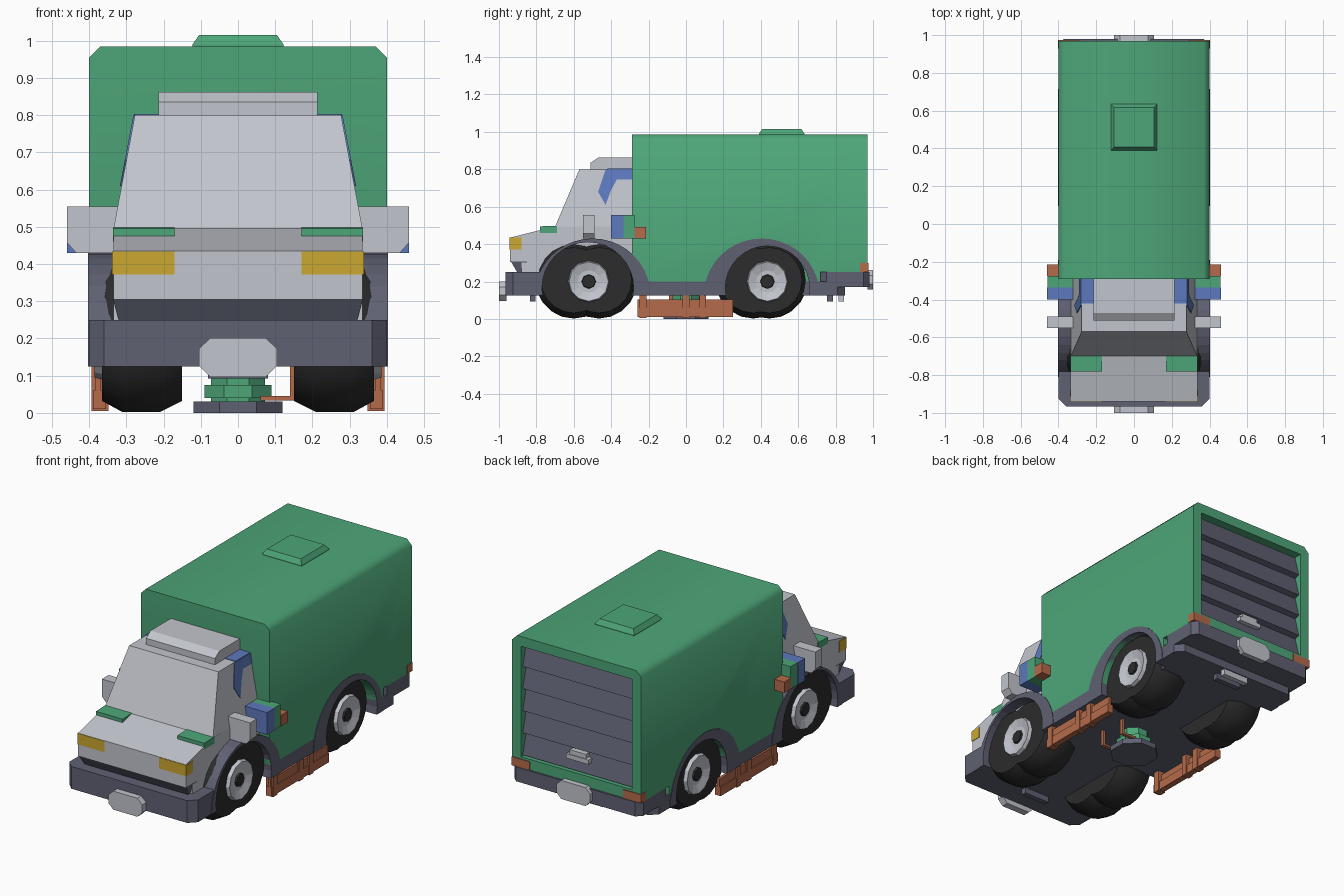
import bpy, bmesh, math
from mathutils import Vector

if "Cube" in bpy.data.objects:
    bpy.data.objects.remove(bpy.data.objects["Cube"])


def mat(name, r, g, b):
    m = bpy.data.materials.new(name)
    m.diffuse_color = (r, g, b, 1)
    m.use_nodes = True
    m.node_tree.nodes["Principled BSDF"].inputs["Base Color"].default_value = m.diffuse_color
    return m


GREEN = mat("green", 0.075, 0.38, 0.19)
GREY = mat("light_grey", 0.54, 0.56, 0.61)
SLATE = mat("slate", 0.115, 0.12, 0.17)
BLACK = mat("tyre_black", 0.025, 0.025, 0.026)
ORANGE = mat("rust_orange", 0.46, 0.145, 0.07)
BLUE = mat("blue", 0.107, 0.19, 0.51)
YELLOW = mat("yellow", 0.60, 0.39, 0.03)


def finish(bm, name, m):
    bmesh.ops.recalc_face_normals(bm, faces=bm.faces)
    me = bpy.data.meshes.new(name)
    bm.to_mesh(me)
    bm.free()
    if m:
        me.materials.append(m)
    ob = bpy.data.objects.new(name, me)
    bpy.context.collection.objects.link(ob)
    return ob


def loft(name, rings, m):
    """Closed solid through rings of equal point count."""
    bm = bmesh.new()
    vs = [[bm.verts.new(p) for p in r] for r in rings]
    n = len(vs[0])
    for a, b in zip(vs, vs[1:]):
        for i in range(n):
            bm.faces.new((a[i], a[(i + 1) % n], b[(i + 1) % n], b[i]))
    bm.faces.new(vs[0][::-1])
    bm.faces.new(vs[-1])
    return finish(bm, name, m)


def prism(name, pts, a, b, axis, m):
    """Extrude a 2D outline: axis x -> (y,z), y -> (x,z), z -> (x,y)."""
    def place(p, t):
        return {"x": (t, p[0], p[1]), "y": (p[0], t, p[1]), "z": (p[0], p[1], t)}[axis]
    return loft(name, [[place(p, t) for p in pts] for t in (a, b)], m)


def box(name, x0, x1, y0, y1, z0, z1, m):
    return prism(name, [(x0, y0), (x1, y0), (x1, y1), (x0, y1)], z0, z1, "z", m)


def lathe(name, prof, y, z, m, n=24, side=1):
    """Solid turned about the x axis; prof holds (x, radius)."""
    rings = [[(side * x, y + r * math.cos(k * math.tau / n), z + r * math.sin(k * math.tau / n))
              for k in range(n)] for x, r in prof]
    return loft(name, rings, m)


def cut(ob, cutters):
    for c in cutters:
        md = ob.modifiers.new("cut", "BOOLEAN")
        md.operation, md.solver, md.object = "DIFFERENCE", "EXACT", c
    dg = bpy.context.evaluated_depsgraph_get()
    me = bpy.data.meshes.new_from_object(ob.evaluated_get(dg))
    ob.modifiers.clear()
    ob.data = me


def smooth(ob, angle):
    bpy.ops.object.select_all(action="DESELECT")
    ob.select_set(True)
    bpy.context.view_layer.objects.active = ob
    bpy.ops.object.shade_smooth_by_angle(angle=math.radians(angle))


# Cutters for wheel openings, rear door and box tail
wells = []
for s in (1, -1):
    for y, r in ((-0.525, 0.245), (0.435, 0.225)):
        wells.append(lathe("well_cutter", [(0.33, r), (0.55, r)], y, 0.165, None, 32, s))
door_cut = box("door_cutter", -0.345, 0.345, 0.92, 1.1, 0.31, 0.93, None)
tail_cut = box("tail_cutter", -0.6, 0.6, 0.72, 1.2, 0.1, 0.25, None)

# Cargo box
cargo = prism("cargo_box", [(-.4, .2), (.4, .2), (.4, .955), (.37, .985), (-.37, .985), (-.4, .955)],
              -0.29, 0.97, "y", GREEN)
cut(cargo, wells + [door_cut, tail_cut])
smooth(cargo, 46)

# Roof hatch
loft("roof_hatch", [[(sx * h, 0.512 + sy * h, z) for sx, sy in ((-1, -1), (1, -1), (1, 1), (-1, 1))]
                    for h, z in ((0.122, 0.98), (0.122, 0.99), (0.105, 1.015))], GREEN)

# Roller door with sawtooth slats, handle and tail lights
pts = [(0.90, 0.31)]
for i in range(5):
    z = 0.31 + i * 0.124
    pts += [(0.955, z + 0.005), (0.925, z + 0.119)]
pts += [(0.90, 0.93)]
prism("roller_door", pts, -0.345, 0.345, "x", SLATE)
box("door_handle", -0.07, 0.07, 0.93, 0.965, 0.375, 0.40, GREY)
box("door_handle_base", -0.05, 0.05, 0.93, 0.96, 0.40, 0.425, GREY)
for s in (1, -1):
    box("tail_light", s * 0.29, s * 0.402, 0.93, 0.975, 0.25, 0.298, ORANGE)

# Chassis with chamfered front and rear corners
def plan(y0, y1, c):
    return [(-.4 + c, y0), (.4 - c, y0), (.4, y0 + c), (.4, y1 - c), (.4 - c, y1), (-.4 + c, y1),
            (-.4, y1 - c), (-.4, y0 + c)]


parts = [prism("chassis", plan(-0.965, 0.85, 0.04), 0.125, 0.2, "z", SLATE),
         prism("front_bumper", plan(-0.965, -0.3, 0.04), 0.2, 0.25, "z", SLATE),
         prism("rear_bumper", plan(0.72, 0.98, 0.03), 0.17, 0.25, "z", SLATE)]
for s in (1, -1):
    for y in (-0.5, 0.405):
        # Wheel arch: flush half disc over the wheel
        arc = [(y + 0.31 * math.cos(t * math.pi / 20), 0.125 + 0.305 * math.sin(t * math.pi / 20))
               for t in range(21)]
        parts.append(prism("wheel_arch", arc, s * 0.31, s * 0.403, "x", SLATE))
for p in parts:
    cut(p, wells)
for c in wells + [door_cut, tail_cut]:
    bpy.data.objects.remove(c)

# Wheels: paired overlapping tyres with a rim and hub
for s in (1, -1):
    for tag, ys, yc in (("front", (-0.60, -0.465), -0.52), ("rear", (0.36, 0.445), 0.435)):
        for y in ys:
            t = lathe(tag + "_tyre", [(.15, .12), (.15, .175), (.21, .205), (.31, .205), (.365, .175), (.365, .12)],
                      y, 0.207, BLACK, 20, s)
            smooth(t, 30)
        lathe(tag + "_rim", [(.35, .115), (.385, .105), (.37, .06)], yc, 0.2, GREY, 12, s)
        lathe(tag + "_hub", [(.35, .045), (.38, .035)], yc, 0.2, BLACK, 8, s)

# Cab: lower body and tapered upper body
prism("cab_lower", [(-.94, .305), (-.94, .435), (-.70, .495), (-.285, .495), (-.285, .25), (-.88, .25), (-.88, .305)],
      -0.335, 0.335, "x", GREY)
loft("cab_upper", [[(-w, y, z), (w, y, z), (w, -0.285, z), (-w, -0.285, z)]
                   for w, y, z in ((.335, -.70, .493), (.277, -.57, .80))], GREY)
loft("grille", [[(-w, y, z), (w, y, z), (w, -0.85, z), (-w, -0.85, z)]
                for w, y, z in ((.32, -.90, .245), (.336, -.935, .306))], SLATE)
prism("roof_fairing", [(-.51, .79), (-.51, .835), (-.47, .862), (-.285, .862), (-.285, .79)],
      -0.214, 0.214, "x", GREY)

# Side details, mirrored
for s in (1, -1):
    box("headlight", s * 0.17, s * 0.338, -0.943, -0.88, 0.372, 0.434, YELLOW)
    prism("hood_vent", [(-.78, .46), (-.78, .495), (-.69, .498), (-.69, .46)], s * .17, s * .336, "x", GREEN)

    # Blue stripe on the slanted cab side, with its roof part
    line = [(-.43, .80), (-.285, .80), (-.285, .745), (-.37, .745), (-.40, .69), (-.43, .61), (-.47, .68)]
    loft("side_stripe", [[(s * (.335 - .058 * (z - .495) / .305 + d), y, z) for y, z in line]
                         for d in (-.004, .004)], BLUE)
    box("roof_stripe", s * .212, s * .279, -.42, -.285, .797, .803, BLUE)

    # Row of blocks beside the cab
    prism("mirror", [(s * .32, .43), (s * .435, .43), (s * .46, .458), (s * .46, .555), (s * .32, .555)],
          -.55, -.49, "y", GREY)
    box("blue_side_block", s * .32, s * .46, -.40, -.335, .43, .555, BLUE)
    box("green_side_block", s * .32, s * .458, -.335, -.275, .43, .555, GREEN)
    box("orange_side_block", s * .38, s * .46, -.275, -.215, .43, .492, ORANGE)

    # Side skirt with posts
    box("skirt_panel", s * .368, s * .384, -.26, .25, .01, .105, ORANGE)
    box("skirt_rail", s * .355, s * .39, -.26, .25, .01, .06, ORANGE)
    for y in (-.23, 0, .09):
        box("skirt_post", s * .348, s * .393, y - .018, y + .018, .005, .128, ORANGE)

# Front and rear tow plates (octagons) and lower hooks
for tag, y0, y1, z0 in (("front", -1, -.96, .097), ("rear", .97, 1, .157)):
    prism(tag + "_plate", [(-.105, z0 + .03), (-.075, z0), (.075, z0), (.105, z0 + .03), (.105, z0 + .075),
                           (.075, z0 + .104), (-.075, z0 + .104), (-.105, z0 + .075)], y0, y1, "y", GREY)
for y in (-.82, .77, .83):
    box("tow_hook", -.08, .08, y - .015, y + .015, .092, .13, GREY if y > .8 else SLATE)

# Gearbox under the middle
def octagon(r, y):
    return [(r * math.cos((k + .5) * math.pi / 4), y + r * math.sin((k + .5) * math.pi / 4)) for k in range(8)]


prism("skid_plate", octagon(.13, 0), 0, .03, "z", SLATE)
prism("gearbox", octagon(.078, 0), .028, .13, "z", GREEN)
prism("gearbox_collar", octagon(.098, 0), .04, .075, "z", GREEN)
box("gearbox_cover", -.04, .04, -.085, -.06, .04, .07, GREEN)
for y in (-.09, .07):
    box("brace_bar", .06, .155, y, y + .02, .033, .045, ORANGE)
    box("brace_post", .14, .155, y, y + .02, .033, .13, ORANGE)
